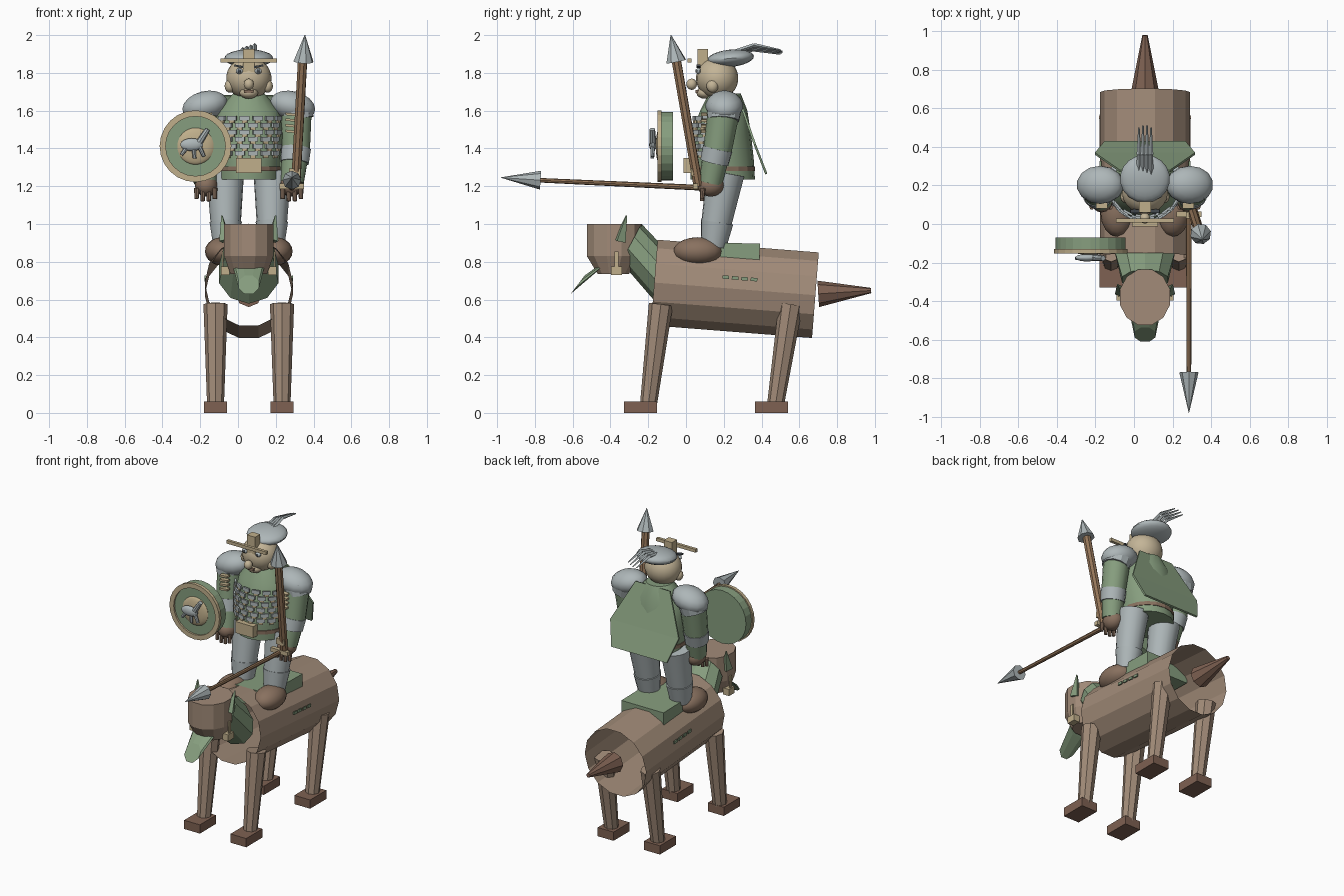
import bpy, bmesh, math
from mathutils import Vector, Matrix

if "Cube" in bpy.data.objects:
    bpy.data.objects.remove(bpy.data.objects["Cube"])

CX = 0.057  # centre line of mount and rider


def material(name, *rgb):
    m = bpy.data.materials.new(name)
    m.use_nodes = True
    m.diffuse_color = (*rgb, 1)
    m.node_tree.nodes["Principled BSDF"].inputs["Base Color"].default_value = (*rgb, 1)
    return m


WOOD = material("pale wood", .36, .26, .19)
HOOF = material("hoof brown", .21, .12, .085)
LEATHER = material("leather", .25, .165, .115)
GREEN = material("sage green", .24, .34, .21)
STEEL = material("pale steel", .42, .47, .48)
TAN = material("tan", .53, .43, .26)
SKIN = material("skin", .55, .46, .31)
SHAFT = material("shaft wood", .30, .18, .10)
DARK = material("dark grey", .06, .07, .08)


def finish(name, bm, mat, smooth=False):
    bmesh.ops.recalc_face_normals(bm, faces=bm.faces)
    me = bpy.data.meshes.new(name)
    bm.to_mesh(me)
    bm.free()
    me.materials.append(mat)
    ob = bpy.data.objects.new(name, me)
    bpy.context.collection.objects.link(ob)
    if smooth:
        bpy.ops.object.select_all(action='DESELECT')
        ob.select_set(True)
        bpy.context.view_layer.objects.active = ob
        bpy.ops.object.shade_smooth_by_angle(angle=math.radians(40))
    return ob


def rod(name, a, b, r1, r2, mat, n=8, caps=True, smooth=False, turn=0):
    """Tapered cylinder from a to b."""
    a, b = Vector(a), Vector(b)
    d = b - a
    bm = bmesh.new()
    bmesh.ops.create_cone(bm, cap_ends=caps, segments=n, radius1=r1, radius2=r2, depth=d.length)
    m = Matrix.Translation((a + b) / 2) @ d.to_track_quat('Z', 'Y').to_matrix().to_4x4()
    bm.transform(m @ Matrix.Rotation(turn, 4, 'Z'))
    return finish(name, bm, mat, smooth)


def ball(name, c, r, mat, n=16, rx=0, ry=0):
    bm = bmesh.new()
    bmesh.ops.create_uvsphere(bm, u_segments=n, v_segments=n * 2 // 3, radius=1)
    rot = Matrix.Rotation(rx, 4, 'X') @ Matrix.Rotation(ry, 4, 'Y')
    bm.transform(Matrix.Translation(c) @ rot @ Matrix.Diagonal((*r, 1)))
    return finish(name, bm, mat, True)


def box(name, c, size, mat, rx=0, ry=0, rz=0):
    bm = bmesh.new()
    bmesh.ops.create_cube(bm, size=1)
    rot = Matrix.Rotation(rz, 4, 'Z') @ Matrix.Rotation(rx, 4, 'X') @ Matrix.Rotation(ry, 4, 'Y')
    bm.transform(Matrix.Translation(c) @ rot @ Matrix.Diagonal((*size, 1)))
    return finish(name, bm, mat)


def loft(name, rings, mat, n=8, smooth=False):
    """Skin of elliptical rings (y, z, rx, ry, tilt in degrees)."""
    bm = bmesh.new()
    loops = []
    for y, z, rx, ry, tilt in rings:
        rot = Matrix.Rotation(math.radians(tilt), 3, 'X')
        ang = [math.tau * (i + .5) / n for i in range(n)]
        loops.append([bm.verts.new(Vector((CX, y, z)) + rot @ Vector((rx * math.cos(t), ry * math.sin(t), 0)))
                      for t in ang])
    for p, q in zip(loops, loops[1:]):
        for i in range(n):
            bm.faces.new((p[i], p[(i + 1) % n], q[(i + 1) % n], q[i]))
    bm.faces.new(loops[0])
    bm.faces.new(loops[-1])
    return finish(name, bm, mat, smooth)


# --- Mount: open barrel, tail, neck, head ---
rod("mount_barrel", (CX, -.168, .69), (CX, .685, .623), .233, .233, WOOD, 14, False, turn=math.pi / 14)
rod("mount_tail", (CX, .70, .63), (CX, .98, .648), .07, .014, HOOF, 8)
loft("mount_neck", [(-.143, .735, .165, .157, 86), (-.29, .9, .125, .115, 62)], GREEN, 10)
loft("mount_head", [(-.385, .735, .10, .085, 0), (-.38, .83, .135, .15, 0), (-.38, 1.0, .135, .15, 0)], WOOD, 12)
loft("mount_muzzle", [(-.43, .79, .088, .085, 44), (-.574, .678, .058, .066, 53)], GREEN, 8)
box("saddle", (CX, .20, .845), (.32, .38, .11), GREEN, rx=-.02)
for s in (-1, 1):
    rod("mount_ear", (CX + s * .125, -.35, .91), (CX + s * .142, -.315, 1.045), .035, .004, GREEN, 4)
    box("bridle_bit", (CX + s * .125, -.368, .752), (.045, .06, .045), TAN)
    box("bridle_strap", (CX + s * .137, -.368, .81), (.008, .02, .09), TAN)
    for y in (.21, .26, .31, .36):
        box("barrel_dash", (CX + s * .231, y, .735 - y * .08), (.008, .035, .018), GREEN, rx=-.08)
    for y_top, y_foot, y_hoof in ((-.133, -.198, -.242), (.555, .475, .452)):
        rod("mount_leg", (CX + s * .176, y_foot, .05), (CX + s * .176, y_top, .575), .045, .064, WOOD, 8)
        box("mount_hoof", (CX + s * .176, y_hoof, .03), (.12, .175, .06), HOOF)

# --- Rider: legs, arms and shoulders ---
for s in (-1, 1):
    def X(o):
        return CX + s * o

    ball("boot", (X(.142), .063, .855), (.09, .13, .075), LEATHER)
    rod("shin", (X(.12), .145, .88), (X(.122), .165, 1.01), .068, .086, STEEL, 16, smooth=True)
    rod("thigh", (X(.122), .16, 1.0), (X(.125), .21, 1.27), .08, .1, STEEL, 16, smooth=True)
    rod("upper_arm", (X(.25), .20, 1.6), (X(.25), .165, 1.38), .085, .075, GREEN, 14, smooth=True)
    rod("arm_band", (X(.25), .168, 1.40), (X(.243), .15, 1.325), .08, .076, STEEL, 14, smooth=True)
    rod("forearm", (X(.243), .155, 1.34), (X(.23), .13, 1.22), .07, .062, GREEN, 14, smooth=True)
    ball("glove", (X(.225), .13, 1.205), (.06, .07, .06), LEATHER)
    for k in range(4):
        x = X(.18 + k * .032)
        rod("finger", (x, .09, 1.19), (x, .085, 1.115 + .012 * abs(k - 1.5)), .014, .011, LEATHER, 8)
    ball("shoulder_pad", (X(.232), .203, 1.625), (.125, .1, .078), STEEL, 14, ry=s * .25)
    rod("shoulder_pad_skirt", (X(.245), .203, 1.62), (X(.262), .198, 1.55), .095, .085, STEEL, 12)
    for k in range(4):
        box("shoulder_lace", (X(.225), .095, 1.49 + k * .03), (.06, .03, .013), TAN, ry=s * .1)

# --- Rider: tunic, mail, belt and cape ---
TORSO = [(.195, 1.235, .165, .17, 0), (.19, 1.33, .165, .17, 0), (.185, 1.47, .185, .16, 0),
         (.20, 1.60, .165, .125, 0), (.205, 1.69, .085, .085, 0)]
loft("tunic", TORSO, GREEN, 18, True)
loft("belt", [(.19, 1.28, .17, .176, 0), (.19, 1.305, .17, .176, 0)], LEATHER, 18)
box("belt_buckle", (CX, .01, 1.31), (.135, .045, .078), TAN)
for row in range(6):
    z = 1.375 + row * .037
    ry = .168 if z < 1.48 else .168 - (z - 1.48) * .28
    for col in range(6):
        t = math.radians((col - 2.5) * 22 + (4 if row % 2 else -4))
        x, y = CX + .183 * math.sin(t), .187 - ry * math.cos(t)
        box("mail_scale", (x, y, z), (.052, .012, .024), STEEL, rz=t)
        box("mail_tab", (x, y, z - .018), (.028, .01, .014), TAN, rz=t)
bm = bmesh.new()
outline = [(.13, .275, 1.68), (.26, .365, 1.42), (.21, .425, 1.265)]
pts = [(CX + x, y, z) for x, y, z in outline] + [(CX - x, y, z) for x, y, z in reversed(outline)]
v = [bm.verts.new(p) for p in pts]
bm.faces.new((v[0], v[1], v[4], v[5]))
bm.faces.new(v[1:5])
cape = finish("cape", bm, GREEN)
mod = cape.modifiers.new("thickness", 'SOLIDIFY')
mod.thickness, mod.offset = .012, 0

# --- Rider: head and hat ---
ball("head", (CX, .165, 1.772), (.12, .112, .112), SKIN, 20)
ball("nose", (CX, .03, 1.74), (.027, .028, .03), SKIN, 12)
ball("chin", (CX, .10, 1.695), (.05, .045, .032), SKIN, 12)
box("mouth", (CX, .066, 1.702), (.05, .03, .016), LEATHER)
for s in (-1, 1):
    ball("ear", (CX + s * .10, .14, 1.73), (.028, .032, .035), SKIN, 12)
    ball("eye", (CX + s * .05, .066, 1.81), (.02, .014, .016), STEEL, 10)
    ball("pupil", (CX + s * .05, .054, 1.81), (.009, .005, .009), DARK, 8)
    box("eyebrow", (CX + s * .052, .066, 1.835), (.05, .02, .01), DARK, ry=-s * .2)
ball("beret", (CX, .235, 1.877), (.13, .125, .046), STEEL, 18, rx=.1)
for k in range(4):
    x = CX + (k - 1.5) * .021
    zt = 1.925 + k * .007
    for a, b in (((x, .24, 1.905), (x, .36, zt)), ((x, .36, zt), (x, .515 - abs(k - 1.5) * .01, zt - .025))):
        rod("feather", a, b, .012, .011 if b[1] < .4 else .004, STEEL, 4)
box("visor_bar", (CX, .018, 1.866), (.3, .02, .022), TAN)
box("visor_block", (CX, .088, 1.866), (.062, .055, .12), TAN)

# --- Round shield ---
SX, SZ = -.225, 1.412
rod("shield_disc", (SX, -.07, SZ), (SX, -.14, SZ), .182, .182, GREEN, 24)
bm = bmesh.new()
ring = [[bm.verts.new((SX + r * math.cos(math.tau * i / 24), y, SZ + r * math.sin(math.tau * i / 24)))
         for i in range(24)] for r, y in ((.19, -.13), (.19, -.152), (.158, -.152), (.158, -.13))]
for j in range(4):
    p, q = ring[j], ring[(j + 1) % 4]
    for i in range(24):
        bm.faces.new((p[i], p[(i + 1) % 24], q[(i + 1) % 24], q[i]))
finish("shield_rim", bm, TAN)
ball("shield_boss", (SX, -.138, SZ), (.098, .022, .098), TAN, 18)
ball("shield_emblem_body", (SX - .02, -.175, SZ + .008), (.062, .02, .034), STEEL, 14)
for (x1, z1), (x2, z2), r in (((.02, .02), (.065, .09), .018), ((-.04, 0), (-.075, -.045), .012),
                              ((-.01, 0), (-.005, -.065), .012), ((.02, 0), (.045, -.055), .012)):
    rod("shield_emblem_limb", (SX + x1, -.175, SZ + z1), (SX + x2, -.178, SZ + z2), r, r * .8, STEEL, 8)

# --- Upright spear ---
rod("spear_shaft", (.305, .065, 1.20), (.342, -.052, 1.87), .026, .026, SHAFT, 8)
rod("spear_head", (.346, -.052, 1.86), (.354, -.08, 2.0), .055, .002, STEEL, 8)

# --- Levelled lance ---
rod("lance_shaft", (.285, .08, 1.192), (.285, -.78, 1.232), .015, .012, SHAFT, 8)
rod("lance_head", (.285, -.77, 1.232), (.285, -.98, 1.246), .05, .001, STEEL, 8)
box("lance_guard", (.285, .05, 1.20), (.13, .028, .028), TAN)
box("spear_grip", (.30, .045, 1.275), (.06, .035, .04), TAN)
